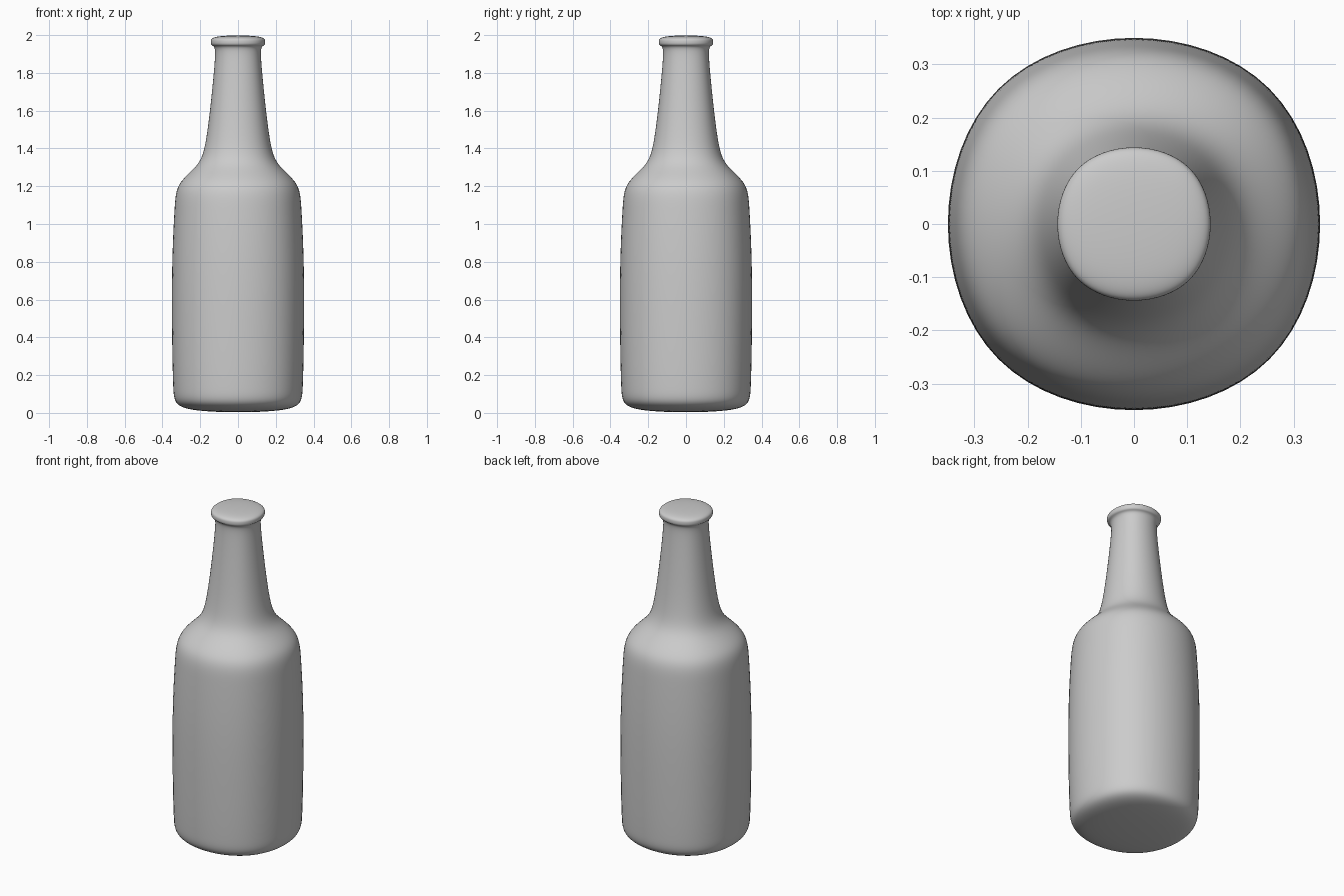
import bpy
import bmesh

cube = bpy.data.objects.get("Cube")
if cube:
    bpy.data.objects.remove(cube, do_unlink=True)

# Plain grey finish
grey = bpy.data.materials.new("plain_grey")
grey.use_nodes = True
colour = (0.6, 0.6, 0.6, 1.0)
grey.diffuse_color = colour
bsdf = grey.node_tree.nodes["Principled BSDF"]
bsdf.inputs["Base Color"].default_value = colour
bsdf.inputs["Roughness"].default_value = 0.5

# Square cage rings from base to cap: (half width, height)
base = [(0.36, -0.004), (0.375, 0.09)]
body = [(0.382, 0.45), (0.382, 0.8), (0.366, 1.1)]
shoulder = [(0.355, 1.22), (0.22, 1.31)]
neck = [(0.185, 1.42), (0.155, 1.65), (0.133, 1.86), (0.13, 1.94)]
lip = [(0.155, 1.945), (0.159, 1.965), (0.15, 2.001)]
corners = [(-1, -1), (1, -1), (1, 1), (-1, 1)]

# Bottle: box extruded upward ring by ring, closed at both ends
bm = bmesh.new()
rings = [[bm.verts.new((x * half, y * half, z)) for x, y in corners]
         for half, z in base + body + shoulder + neck + lip]
for low, high in zip(rings, rings[1:]):
    for i in range(4):
        j = (i + 1) % 4
        bm.faces.new((low[i], low[j], high[j], high[i]))
bm.faces.new(rings[0][::-1])
bm.faces.new(rings[-1])
for face in bm.faces:
    face.smooth = True

mesh = bpy.data.meshes.new("bottle")
bm.to_mesh(mesh)
bm.free()
mesh.materials.append(grey)
bottle = bpy.data.objects.new("bottle", mesh)
bpy.context.collection.objects.link(bottle)

# Subdivision rounds the square cage into the bottle
subdivision = bottle.modifiers.new("rounding", "SUBSURF")
subdivision.levels = 4
subdivision.render_levels = 4
